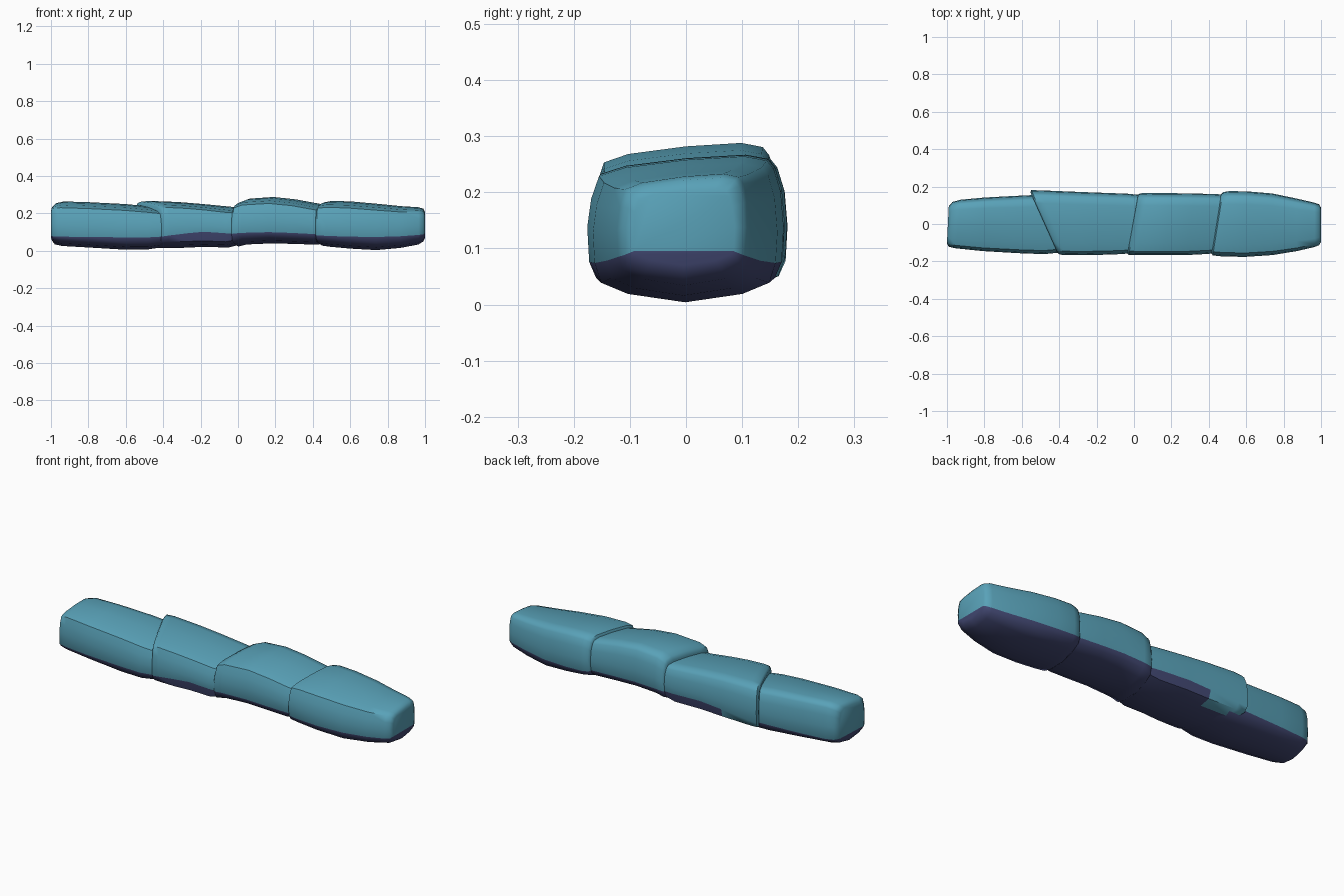
import bpy, bmesh, math

def material(name, col):
    m = bpy.data.materials.new(name)
    m.diffuse_color = col
    return m

TEAL = material("teal", (0.10, 0.36, 0.48, 1))
NAVY = material("navy", (0.055, 0.065, 0.17, 1))

# Cross-section: u across the width, v from bottom to top; None marks the colour line
SECTION = [(0, 0), (0.62, 0.06), (0.91, 0.14), (0.98, None), (1.0, 0.5), (0.97, 0.75),
           (0.90, 0.91), (0.83, 0.97), (0.6, 1.0), (0, 0.975), (-0.62, 0.92),
           (-0.88, 0.86), (-0.96, 0.70), (-1.0, 0.5), (-0.98, None), (-0.91, 0.14), (-0.62, 0.06)]
N = len(SECTION)

def segment(name, rings, teal_back=False):
    """Loft rings of (x, ymin, ymax, zmin, zmax, zsplit, skew)."""
    bm = bmesh.new()
    loops = []
    for x, y0, y1, z0, z1, zs, skew in rings:
        loop = []
        for u, v in SECTION:
            y = (y0 + y1) / 2 + u * (y1 - y0) / 2
            z = zs if v is None else z0 + v * (z1 - z0)
            loop.append(bm.verts.new((x + skew * y, y, z)))
        loops.append(loop)
    for r, (a, b) in enumerate(zip(loops, loops[1:])):
        for i in range(N):
            j = (i + 1) % N
            f = bm.faces.new((a[i], b[i], b[j], a[j]))
            low = i < 3 or i >= N - 3
            if teal_back and r < 3 and i in (1, 2):
                low = False
            f.material_index = int(low)
    # End caps, split along the colour line
    for loop in (loops[0], loops[-1]):
        bm.faces.new(loop[3:15])
        f = bm.faces.new(loop[14:] + loop[:4])
        f.material_index = 1
    bmesh.ops.recalc_face_normals(bm, faces=bm.faces)
    me = bpy.data.meshes.new(name)
    bm.to_mesh(me)
    bm.free()
    me.materials.append(TEAL)
    me.materials.append(NAVY)
    ob = bpy.data.objects.new(name, me)
    bpy.context.collection.objects.link(ob)
    bpy.ops.object.select_all(action='DESELECT')
    ob.select_set(True)
    bpy.context.view_layer.objects.active = ob
    bpy.ops.object.shade_smooth_by_angle(angle=math.radians(50))
    return ob

# Left end segment
segment("left_end_segment", [
    (-0.995, -0.105, 0.095, 0.055, 0.235, 0.080, 0.05),
    (-0.980, -0.122, 0.118, 0.035, 0.254, 0.078, 0.08),
    (-0.940, -0.130, 0.130, 0.026, 0.264, 0.076, 0.10),
    (-0.800, -0.145, 0.142, 0.018, 0.260, 0.074, 0.05),
    (-0.600, -0.157, 0.152, 0.006, 0.250, 0.072, 0),
    (-0.480, -0.161, 0.157, 0.008, 0.238, 0.072, 0),
    (-0.370, -0.150, 0.150, 0.025, 0.222, 0.078, 0)])

# Left middle segment with a slanted overlapping lip
segment("left_middle_segment", [
    (-0.478, -0.157, 0.168, 0.024, 0.252, 0.078, -0.45),
    (-0.468, -0.164, 0.181, 0.017, 0.263, 0.078, -0.45),
    (-0.430, -0.166, 0.180, 0.015, 0.267, 0.082, -0.38),
    (-0.300, -0.167, 0.173, 0.016, 0.261, 0.094, -0.18),
    (-0.190, -0.165, 0.168, 0.021, 0.251, 0.102, -0.05),
    (-0.050, -0.161, 0.162, 0.018, 0.236, 0.094, 0.1),
    (0.060, -0.150, 0.150, 0.045, 0.225, 0.090, 0.15)], teal_back=True)

# Right middle segment, the tallest
segment("right_middle_segment", [
    (-0.006, -0.159, 0.157, 0.028, 0.240, 0.090, 0.18),
    (0.002, -0.165, 0.164, 0.023, 0.262, 0.092, 0.18),
    (0.045, -0.166, 0.166, 0.034, 0.279, 0.096, 0.17),
    (0.180, -0.166, 0.165, 0.040, 0.288, 0.100, 0.1),
    (0.300, -0.166, 0.163, 0.037, 0.275, 0.096, 0.1),
    (0.420, -0.160, 0.160, 0.033, 0.252, 0.090, 0.15),
    (0.500, -0.150, 0.150, 0.045, 0.235, 0.085, 0.17)])

# Right end segment, tapering to the tip
segment("right_end_segment", [
    (0.440, -0.159, 0.160, 0.035, 0.245, 0.085, 0.16),
    (0.448, -0.168, 0.170, 0.028, 0.260, 0.083, 0.16),
    (0.490, -0.173, 0.176, 0.022, 0.267, 0.080, 0.12),
    (0.600, -0.176, 0.174, 0.012, 0.264, 0.076, 0.05),
    (0.740, -0.166, 0.163, 0.004, 0.252, 0.074, 0),
    (0.870, -0.145, 0.136, 0.016, 0.239, 0.078, 0),
    (0.965, -0.123, 0.114, 0.034, 0.233, 0.085, 0),
    (0.990, -0.113, 0.105, 0.050, 0.226, 0.088, 0),
    (1.000, -0.095, 0.087, 0.070, 0.206, 0.095, 0)])
